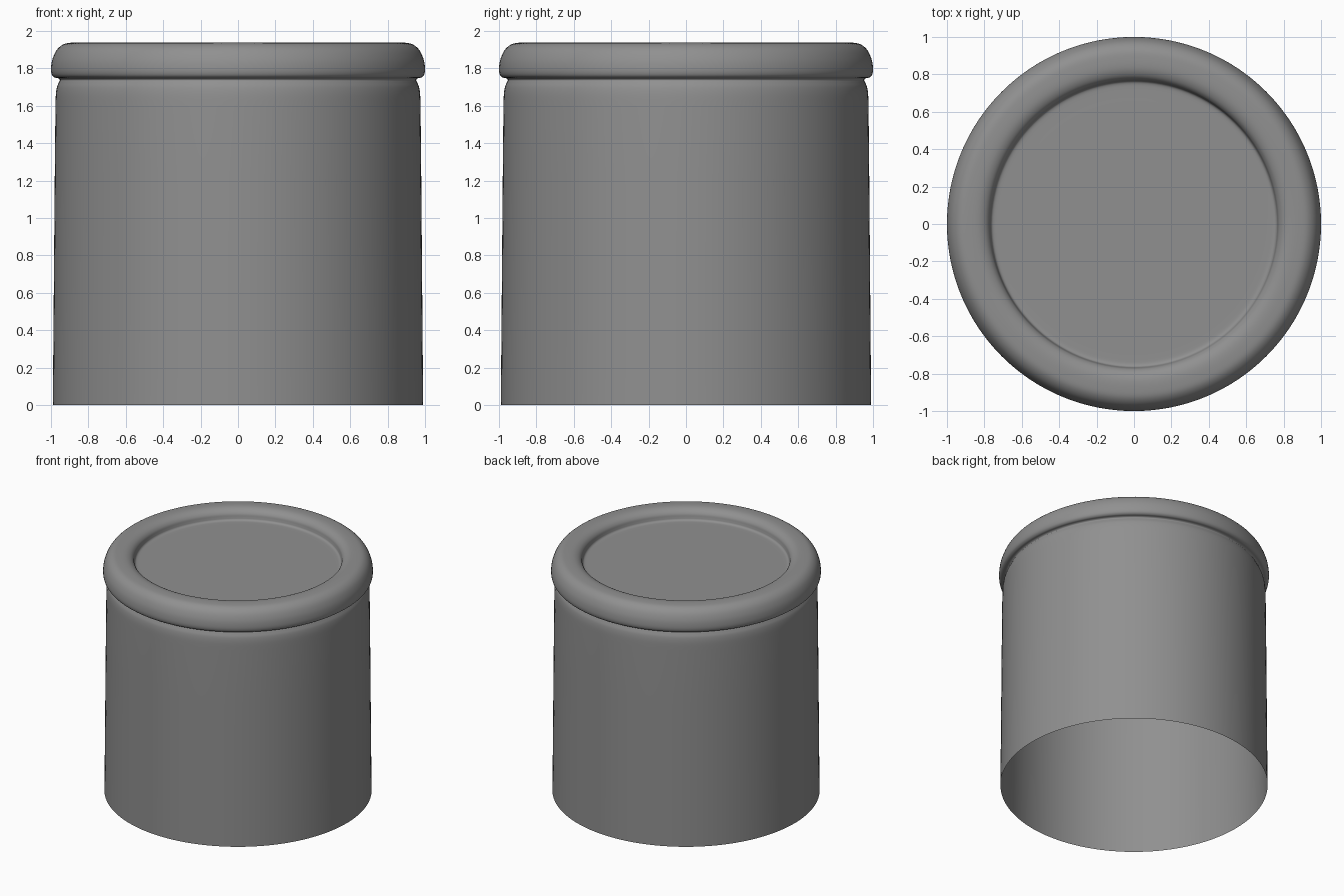
import bpy, bmesh, math
from mathutils import Vector

if "Cube" in bpy.data.objects:
    bpy.data.objects.remove(bpy.data.objects["Cube"])

SEGMENTS = 128


def rounded(points, steps=5):
    """Catmull-Rom smoothing of a (radius, z) profile."""
    pts = [Vector(p) for p in points]
    pts = [pts[0]] + pts + [pts[-1]]
    out = []
    for a, b, c, d in zip(pts, pts[1:], pts[2:], pts[3:]):
        for i in range(steps):
            t = i / steps
            out.append(0.5 * (2 * b + (c - a) * t + (2 * a - 5 * b + 4 * c - d) * t ** 2
                              + (3 * b - a - 3 * c + d) * t ** 3))
    return out + [pts[-1]]


def lathe(name, profile):
    """Spin a profile around z into a smooth surface."""
    bm = bmesh.new()
    verts = [bm.verts.new((p[0], 0, p[1])) for p in profile]
    edges = [bm.edges.new(e) for e in zip(verts, verts[1:])]
    bmesh.ops.spin(bm, geom=verts + edges, cent=(0, 0, 0), axis=(0, 0, 1),
                   angle=2 * math.pi, steps=SEGMENTS)
    bmesh.ops.remove_doubles(bm, verts=bm.verts, dist=0.0002)
    bmesh.ops.recalc_face_normals(bm, faces=bm.faces)
    # Outward is upward on the recessed top
    bm.faces.ensure_lookup_table()
    top = min(bm.faces, key=lambda f: f.calc_center_median().xy.length)
    if top.normal.z < 0:
        bmesh.ops.reverse_faces(bm, faces=bm.faces)
    mesh = bpy.data.meshes.new(name)
    bm.to_mesh(mesh)
    bm.free()
    obj = bpy.data.objects.new(name, mesh)
    bpy.context.collection.objects.link(obj)
    for poly in mesh.polygons:
        poly.use_smooth = True
    return obj


# Tapered, open-bottomed wall
wall = [(0.99, 0), (0.985, 0.6), (0.98, 1.2)]

# Shoulder, groove, rolled rim and recessed top
rim = [(0.976, 1.6), (0.974, 1.66), (0.968, 1.70), (0.958, 1.725), (0.953, 1.738),
       (0.962, 1.747), (0.982, 1.752), (0.996, 1.768), (1.0, 1.80), (0.992, 1.85),
       (0.968, 1.90), (0.93, 1.93), (0.88, 1.938), (0.83, 1.936), (0.795, 1.922),
       (0.775, 1.90), (0.768, 1.875), (0.763, 1.86), (0.75, 1.852), (0.72, 1.85),
       (0.65, 1.85)]

shell = lathe("container_shell", wall + rounded(rim) + [(0.3, 1.85), (0, 1.85)])

# Dark grey finish
grey = bpy.data.materials.new("dark_grey")
grey.diffuse_color = (0.28, 0.28, 0.28, 1)
grey.use_nodes = True
grey.node_tree.nodes["Principled BSDF"].inputs["Base Color"].default_value = grey.diffuse_color
shell.data.materials.append(grey)
